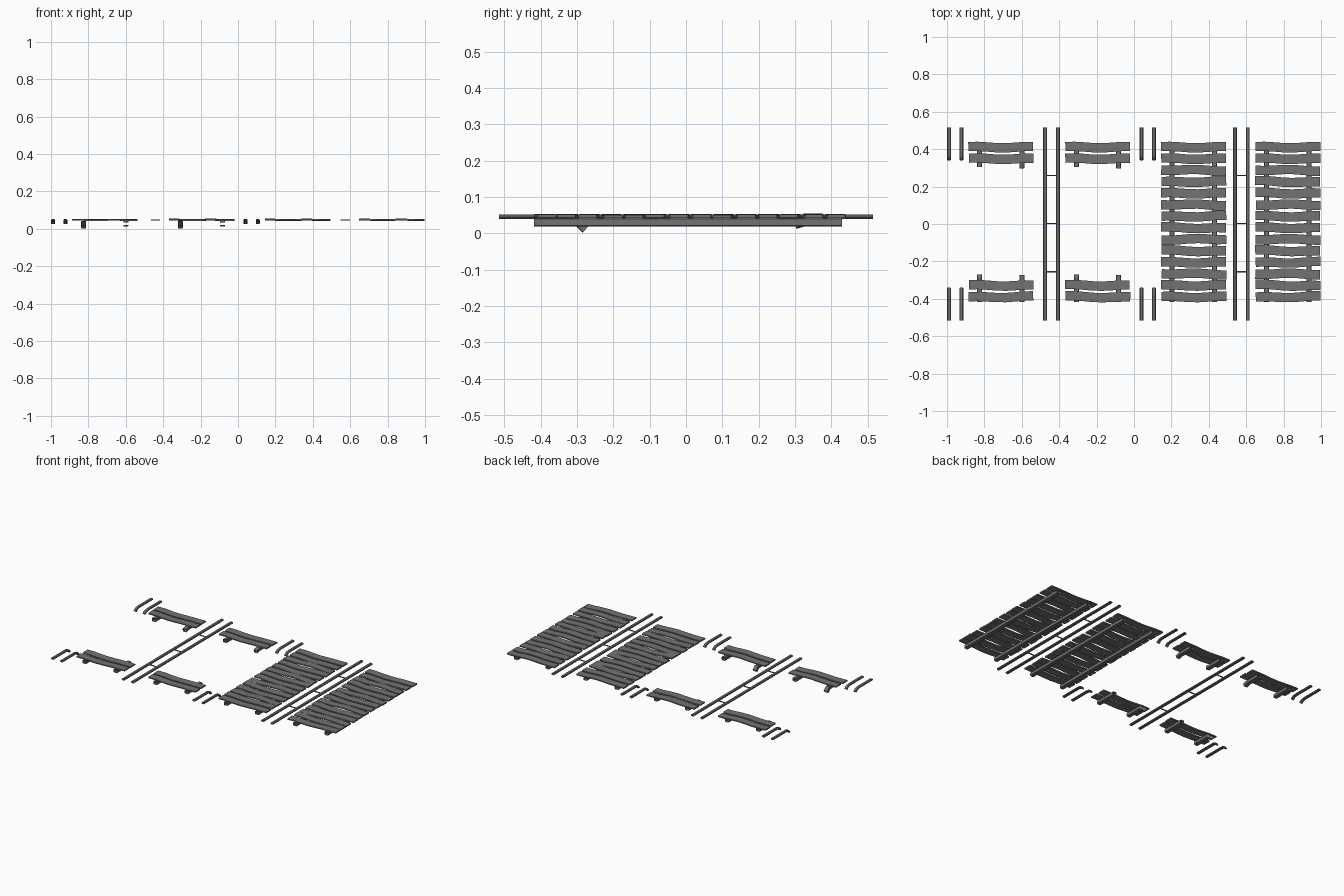
import bpy, bmesh, random
from mathutils import Vector

if "Cube" in bpy.data.objects:
    bpy.data.objects.remove(bpy.data.objects["Cube"])

random.seed(4)
Z = Vector((0, 0, 1))
dark = bpy.data.materials.new("dark_grey")
dark.diffuse_color = (0.17, 0.17, 0.17, 1)
dark.use_nodes = True
dark.node_tree.nodes["Principled BSDF"].inputs["Base Color"].default_value = dark.diffuse_color


def sweep(name, path, profile, cap=False):
    """Carry a (side, up) profile along a path, square to its direction."""
    pts = [Vector(p) for p in path]
    bm = bmesh.new()
    rings = []
    for i, p in enumerate(pts):
        t = (pts[min(i + 1, len(pts) - 1)] - pts[max(i - 1, 0)]).normalized()
        side = t.cross(Z).normalized()
        up = side.cross(t)
        rings.append([bm.verts.new(p + side * u + up * v) for u, v in profile])
    n = len(profile)
    for a, b in zip(rings, rings[1:]):
        for k in range(n):
            j = (k + 1) % n
            bm.faces.new((a[k], a[j], b[j], b[k]))
    if cap:
        bm.faces.new(rings[0])
        bm.faces.new(rings[-1])
    bmesh.ops.recalc_face_normals(bm, faces=bm.faces)
    me = bpy.data.meshes.new(name)
    bm.to_mesh(me)
    bm.free()
    me.materials.append(dark)
    ob = bpy.data.objects.new(name, me)
    bpy.context.collection.objects.link(ob)
    return ob


def chamfered(w, h, c):
    """Eight-sided chamfered rectangle, half sizes w and h."""
    return [(w - c, -h), (w, -h + c), (w, h - c), (w - c, h),
            (-w + c, h), (-w, h - c), (-w, -h + c), (-w + c, -h)]


RAIL = chamfered(0.0105, 0.006, 0.004)
BEAM = chamfered(0.0135, 0.0115, 0.003)
BAR = chamfered(0.003, 0.003, 0.001)
PLANK = [(-.025, -.0045), (.025, -.0045), (.025, .003), (.0225, .0045),
         (-.0225, .0045), (-.025, .003)]
WAVE = [.003, .004, .001, -.003, -.004, -.001, .003, .003]
ROWS = [0.411 - 0.0616 * i for i in range(14)]


# wavy sleeper planks
def planks(x0, rows):
    for y in rows:
        i = ROWS.index(y)
        s = 1 if i % 3 != 2 else -1
        tilt = 0 if i < 2 else random.uniform(-.004, .004)
        sh = random.uniform(-.002, .002)
        z = 0.048 + random.uniform(-.001, .001)
        path = [(x0 + sh + 0.346 * k / 7, y + s * w + tilt * (k / 7 - .5) * 2,
                 z + .0008 * (-1) ** (k // 2)) for k, w in enumerate(WAVE)]
        sweep("plank", path, PLANK, cap=True)


# whole track beds: planks over two long beams
for x0 in (0.146, 0.650):
    planks(x0, ROWS)
    for dx in (0.058, 0.285):
        sweep("long_beam", [(x0 + dx, -.418, .031), (x0 + dx, .43, .031)], BEAM)

# broken track beds: two planks at each end, snapped beams
for x0 in (-0.884, -0.367):
    planks(x0, ROWS[:2] + ROWS[-2:])
    xl, xr = x0 + 0.059, x0 + 0.285
    stubs = [
        (xl, [(-.418, .031), (-.32, .031), (-.298, .030), (-.277, .0105)]),
        (xr, [(-.418, .031), (-.272, .031)]),
        (xl, [(.43, .031), (.305, .031)]),
        (xr, [(.43, .031), (.335, .031), (.322, .0300), (.301, .0235)]),
    ]
    for x, p in stubs:
        sweep("snapped_beam", [(x, y, z) for y, z in p], BEAM)

# whole rail pairs with thin tie bars
for xa, xb in ((-0.475, -0.407), (0.540, 0.608)):
    for x in (xa, xb):
        sweep("rail", [(x, -.515, .046), (x, .515, .046)], RAIL)
    for y in (-.255, .002, .259):
        sweep("tie_bar", [(xa + .009, y, .047), (xb - .009, y, .047)], BAR)

# broken rail pairs with ends bent down
for x in (-0.9885, -0.923, 0.040, 0.106):
    for s in (-1, 1):
        sweep("bent_rail", [(x, s * y, z) for y, z in
              ((.515, .046), (.385, .046), (.368, .0445), (.355, .040), (.344, .029))], RAIL)
